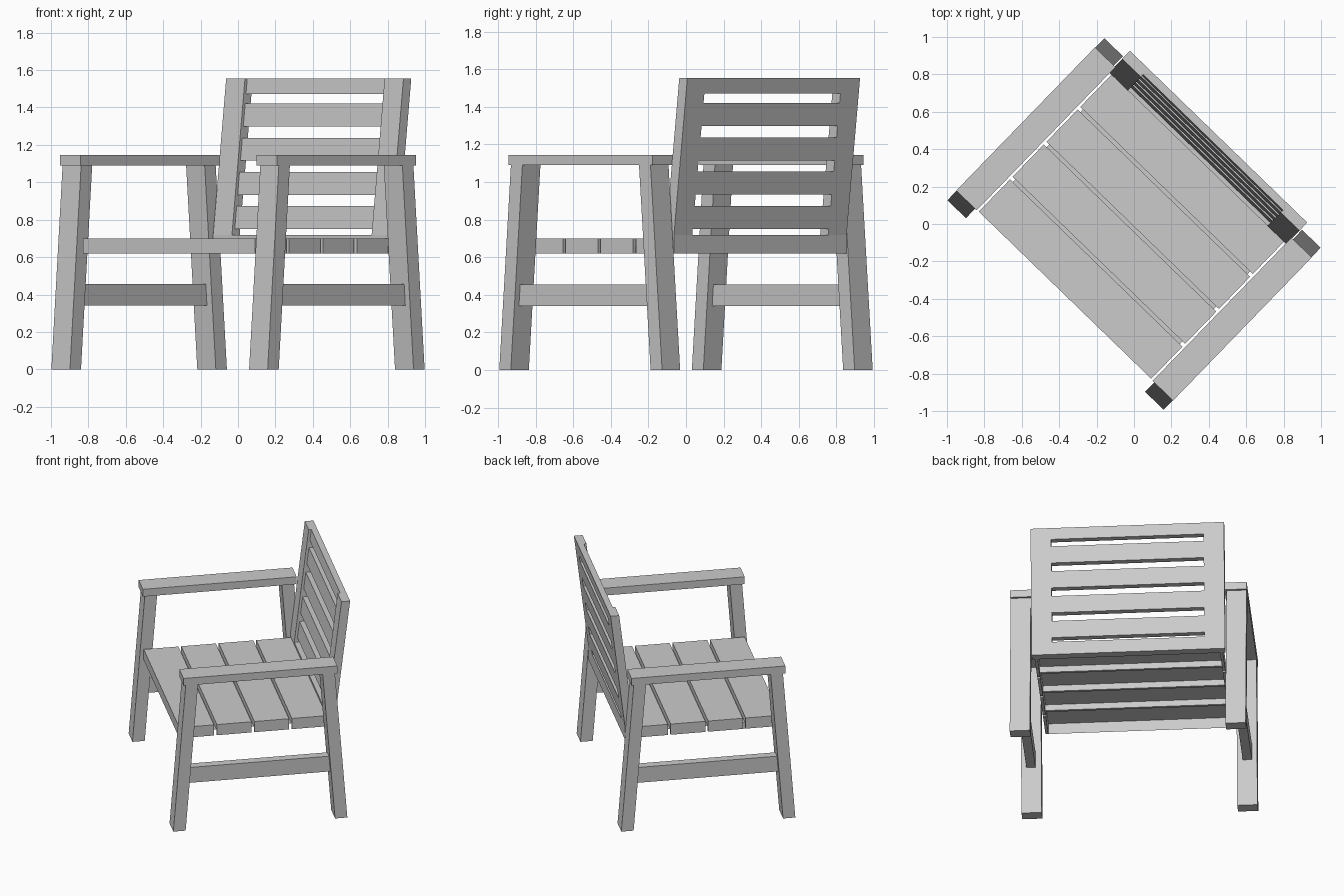
import bpy, bmesh, math

default_cube = bpy.data.objects.get("Cube")
if default_cube:
    bpy.data.objects.remove(default_cube, do_unlink=True)

# Single flat colour
grey = bpy.data.materials.new("light_grey")
grey.use_nodes = True
COLOUR = (0.6, 0.6, 0.6, 1)
grey.diffuse_color = COLOUR
grey.node_tree.nodes["Principled BSDF"].inputs["Base Color"].default_value = COLOUR

TURN = math.radians(-44.1)   # the chair stands turned on the floor


def finish(name, bm, fix_normals=True):
    if fix_normals:
        bmesh.ops.recalc_face_normals(bm, faces=bm.faces)
    mesh = bpy.data.meshes.new(name)
    bm.to_mesh(mesh)
    bm.free()
    mesh.materials.append(grey)
    obj = bpy.data.objects.new(name, mesh)
    obj.rotation_euler.z = TURN
    bpy.context.collection.objects.link(obj)
    return obj


def beam(name, x, z, y_low, y_high=None):
    """Box whose depth range may shift between its bottom and its top."""
    bm = bmesh.new()
    bmesh.ops.create_cube(bm, size=1)
    y_high = y_high or y_low
    for v in bm.verts:
        i, j, k = (int(c > 0) for c in v.co)
        v.co = (x[i], (y_high if k else y_low)[j], z[k])
    return finish(name, bm)


# Main sizes
ARM_Z, ARM_TOP = 1.09, 1.145
FOOT, LEG_DEPTH, LEAN = 0.603, 0.085, 0.086
SEAT_Z, SEAT_TOP = 0.62, 0.70
SEAT_FRONT, SLAT, GAP = -0.53, 0.24, 0.02
SEAT_HALF, GROOVE_HALF, GROOVE_DEPTH = 0.642, 0.622, 0.045


def leg_inner(z):
    return FOOT - LEG_DEPTH - LEAN * z / ARM_Z


# Side frames: splayed legs, armrest and stretcher
for side, s in (("right", -1), ("left", 1)):
    def span(a, b):
        return sorted((s * a, s * b))
    for end, e in (("front", -1), ("back", 1)):
        foot = sorted((e * FOOT, e * (FOOT - LEG_DEPTH)))
        beam(f"{end}_leg_{side}", span(0.667, 0.805), (0, ARM_Z), foot,
             [y - e * LEAN for y in foot])
    beam(f"armrest_{side}", span(0.655, 0.807), (ARM_Z, ARM_TOP), (-0.533, 0.533))
    low, high = 0.34, 0.455
    beam(f"stretcher_{side}", span(0.707, 0.77), (low, high),
         (-leg_inner(low), leg_inner(low)), (-leg_inner(high), leg_inner(high)))

# Seat: hollow board with grooves between the four slats
slats = [(SEAT_FRONT + i * (SLAT + GAP), SEAT_FRONT + i * (SLAT + GAP) + SLAT)
         for i in range(4)]
profile = []
for i, (a, b) in enumerate(slats):
    start = SEAT_Z if i == 0 else SEAT_TOP - GROOVE_DEPTH
    end = SEAT_Z if i == 3 else SEAT_TOP - GROOVE_DEPTH
    profile += [(a, start), (a, SEAT_TOP), (b, SEAT_TOP), (b, end)]
bm = bmesh.new()
rows = [[bm.verts.new((x, y, z)) for y, z in profile]
        for x in (-GROOVE_HALF, GROOVE_HALF)]
for i in range(len(profile) - 1):
    bm.faces.new((rows[0][i], rows[1][i], rows[1][i + 1], rows[0][i + 1]))
finish("seat_slats", bm, fix_normals=False)

# Closed slat ends
for i, slat in enumerate(slats):
    for side, s in (("right", -1), ("left", 1)):
        beam(f"seat_slat_end_{side}_{i + 1}",
             sorted((s * GROOVE_HALF, s * SEAT_HALF)), (SEAT_Z, SEAT_TOP), slat)

# Backrest: upright bottom rail, leaning posts and slats
BACK_Z, BACK_TOP, BACK_HALF, POST = 0.718, 1.555, 0.66, 0.14
THICK, RECESS = 0.06, 0.018


def back_range(z, recess=0):
    rear = 0.55 + 0.1 * (z - BACK_Z) / (BACK_TOP - BACK_Z)
    return rear - THICK + recess, rear


beam("back_bottom_rail", (-BACK_HALF, BACK_HALF), (SEAT_Z, BACK_Z), back_range(BACK_Z))
for side, s in (("right", -1), ("left", 1)):
    beam(f"back_post_{side}", sorted((s * BACK_HALF, s * (BACK_HALF - POST))),
         (BACK_Z, BACK_TOP), back_range(BACK_Z), back_range(BACK_TOP))
inner = BACK_HALF - POST
for i in range(5):
    low = 0.75 + i * 0.183
    high = min(low + 0.122, BACK_TOP)
    if i == 4:
        low, high = 1.472, BACK_TOP
    beam(f"back_slat_{i + 1}", (-inner, inner), (low, high),
         back_range(low, RECESS), back_range(high, RECESS))
